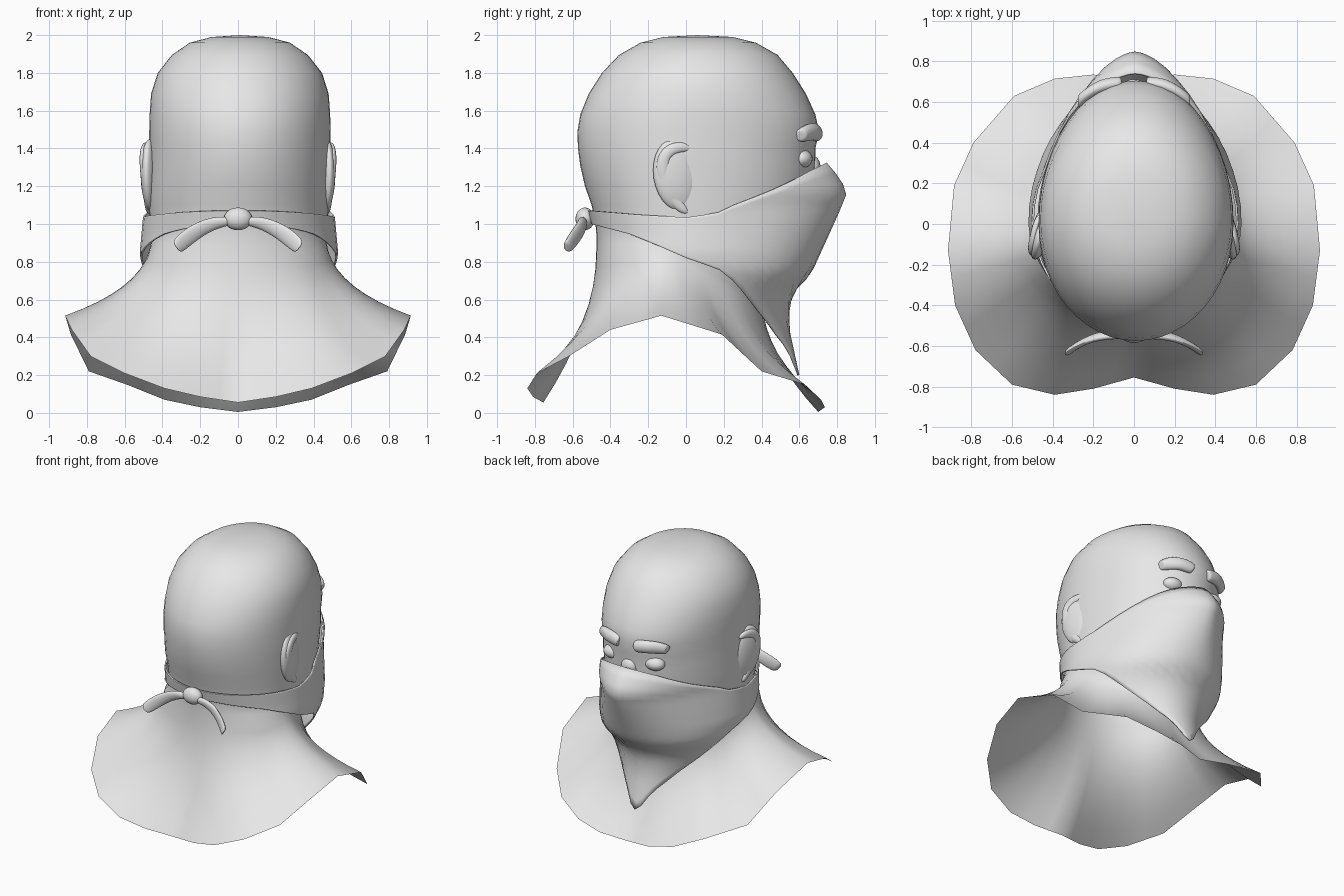
import bpy, bmesh, math
from mathutils import Vector

if "Cube" in bpy.data.objects:
    bpy.data.objects.remove(bpy.data.objects["Cube"])

GREY = bpy.data.materials.new("plain_grey")
GREY.diffuse_color = (0.8, 0.8, 0.8, 1)
GREY.use_nodes = True
GREY.node_tree.nodes["Principled BSDF"].inputs["Base Color"].default_value = GREY.diffuse_color
HALF = 24            # columns from back centre to front centre
N = HALF * 2


def interp(table, x):
    """Linear lookup in rows (key, value) sorted by key."""
    if x <= table[0][0]:
        return table[0][1]
    for a, b in zip(table, table[1:]):
        if x <= b[0]:
            f = (x - a[0]) / (b[0] - a[0])
            return a[1] + (b[1] - a[1]) * f
    return table[-1][1]


def finish(name, bm, subsurf=0, thick=0, angle=50):
    bmesh.ops.recalc_face_normals(bm, faces=bm.faces)
    me = bpy.data.meshes.new(name)
    bm.to_mesh(me)
    bm.free()
    me.materials.append(GREY)
    ob = bpy.data.objects.new(name, me)
    bpy.context.collection.objects.link(ob)
    if thick:
        m = ob.modifiers.new("thickness", 'SOLIDIFY')
        m.thickness, m.offset = thick, -1
    if subsurf:
        m = ob.modifiers.new("smooth", 'SUBSURF')
        m.levels = m.render_levels = subsurf
    bpy.ops.object.select_all(action='DESELECT')
    ob.select_set(True)
    bpy.context.view_layer.objects.active = ob
    bpy.ops.object.shade_smooth_by_angle(angle=math.radians(angle))
    return ob


def loft(bm, rings):
    rows = [[bm.verts.new(p) for p in r] for r in rings]
    for a, b in zip(rows, rows[1:]):
        n = len(a)
        for i in range(n):
            j = (i + 1) % n
            bm.faces.new((a[i], a[j], b[j], b[i]))
    return rows


def fan(bm, row, centre):
    c = bm.verts.new(centre)
    for i in range(len(row)):
        bm.faces.new((row[i], row[(i + 1) % len(row)], c))


def columns():
    """Yield (sign, half index, sin, cos) once around, starting at the back."""
    for j in range(N):
        i = j if j <= HALF else N - j
        t = math.radians(-90 + 180 * i / HALF)
        yield (1 if j <= HALF else -1), i, math.sin(t), max(0.0, math.cos(t))


def ellipsoid(name, loc, radii, rot=(0, 0, 0)):
    bpy.ops.mesh.primitive_uv_sphere_add(segments=24, ring_count=14, location=loc, rotation=rot)
    ob = bpy.context.object
    ob.name = name
    ob.scale = radii
    ob.data.materials.append(GREY)
    bpy.ops.object.shade_smooth()
    return ob


def tube(name, pts, wide, depth, axis):
    """Flattened tube: depth along axis, wide across it."""
    bm = bmesh.new()
    pts = [Vector(p) for p in pts]
    d = Vector(axis).normalized()
    rings = []
    for k, p in enumerate(pts):
        tan = pts[min(k + 1, len(pts) - 1)] - pts[max(k - 1, 0)]
        side = tan.cross(d).normalized()
        rings.append([p + side * wide[k] * math.cos(a) + d * depth * math.sin(a)
                      for a in [math.tau * q / 8 for q in range(8)]])
    rows = loft(bm, rings)
    fan(bm, rows[0], pts[0])
    fan(bm, rows[-1], pts[-1])
    return finish(name, bm, subsurf=2, angle=80)


# Head, neck and shoulder drape: side z, front z, half width, back y, front y, widest y
RINGS = [
    (1.99, 1.99, .15, -.12, .25, .05), (1.96, 1.96, .265, -.24, .37, .05),
    (1.895, 1.895, .36, -.355, .485, .04), (1.80, 1.80, .435, -.445, .565, .03),
    (1.69, 1.69, .47, -.515, .635, .02), (1.58, 1.58, .478, -.56, .685, .01),
    (1.49, 1.49, .48, -.575, .705, 0), (1.40, 1.40, .48, -.572, .685, 0),
    (1.31, 1.31, .48, -.56, .685, 0), (1.20, 1.18, .48, -.535, .67, 0),
    (1.10, 1.02, .478, -.50, .64, 0), (1.01, .86, .47, -.48, .60, 0),
    (.95, .74, .465, -.475, .555, -.02), (.90, .66, .465, -.474, .48, -.06),
    (.86, .60, .473, -.475, .40, -.10)]
HEM = [(0, -.755, .055), (.2, -.81, .085), (.39, -.84, .13), (.6, -.79, .21),
       (.78, -.62, .30), (.88, -.40, .44), (.915, -.13, .515), (.885, .19, .415),
       (.79, .40, .22), (.59, .63, .15), (.39, .715, .07), (.2, .735, .03), (0, .70, .005)]

rings = []
for zs, zf, w, yb, yf, yc in RINGS:
    shift = .01 if zs > 1.3 else .004
    rings.append([Vector((sg * w * c + shift, yc + ((yf - yc) * s if s > 0 else (yc - yb) * s),
                          zs + (zf - zs) * max(0, s))) for sg, i, s, c in columns()])
neck = rings[-1]
for step in range(1, 9):
    v = step / 8
    ring = []
    for p, (sg, i, s, c) in zip(neck, columns()):
        a, b = Vector(HEM[i // 2]), Vector(HEM[min(i // 2 + 1, 12)])
        h = a.lerp(b, (i % 2) / 2)
        h.x *= sg
        f, r = max(s, 0), max(-s, 0)
        ctrl = p.lerp(h, .13 - .06 * f - .13 * r)
        ctrl.z = h.z + (p.z - h.z) * (.40 + .10 * f + .13 * r)
        ring.append(p * (1 - v) ** 2 + ctrl * 2 * v * (1 - v) + h * v * v)
    rings.append(ring)
bm = bmesh.new()
rows = loft(bm, rings)
fan(bm, rows[0], (.01, .06, 2.0))
finish("head_and_shoulders", bm)

# Face scarf: edges by sine of the angle, plan size by height
TOP = [(-1, 1.07), (-.5, 1.05), (0, 1.035), (.25, 1.06), (.45, 1.12), (.65, 1.195),
       (.85, 1.275), (1, 1.325)]
BOTTOM = [(-1, 1.0), (-.6, .945), (-.3, .885), (0, .82), (.25, .76), (.5, .65),
          (.65, .57), (.8, .47), (.92, .37), (.975, .29), (1, .2)]
FRONT = [(.2, .60), (.44, .548), (.57, .548), (.65, .58), (.73, .66), (1.06, .81),
         (1.165, .852), (1.235, .82), (1.325, .745)]
WIDTH = [(.2, .30), (.45, .38), (.62, .47), (.76, .515), (.85, .525), (1.1, .502)]
POWER = [(.6, 1.0), (.75, .97), (.95, 1.12), (1.1, 1.25)]
rings = []
for k in range(21):
    ring = []
    for sg, i, s, c in columns():
        z = interp(TOP, s) + (interp(BOTTOM, s) - interp(TOP, s)) * k / 20
        w, e = interp(WIDTH, z), interp(POWER, z)
        if s > 0:
            e = 1 + (e - 1) * min(1, s * 2.5)
            x, y = w * c ** e, interp(FRONT, z) * s ** e
        else:
            x, y = (w + .02 * s) * c, s * interp([(.95, .49), (1.07, .52)], z)
        ring.append((sg * x + .005, y, z))
    rings.append(ring)
bm = bmesh.new()
loft(bm, rings)
finish("face_scarf", bm, thick=.01)

# Scarf knot at the back
ellipsoid("scarf_knot", (0, -.535, 1.027), (.075, .05, .06))

# Bridge of the nose, mostly under the scarf
ellipsoid("nose_bridge", (0, .672, 1.30), (.06, .04, .06))

# Paired parts
for side, label in ((-1, "left"), (1, "right")):
    def flip(pts):
        return [(side * x, y, z) for x, y, z in pts]
    tube(label + "_scarf_tail",
         flip([(.04, -.545, 1.015), (.11, -.545, 1.01), (.19, -.555, .98), (.26, -.585, .935),
               (.31, -.617, .892), (.325, -.63, .876)]),
         (.025, .036, .045, .05, .048, .035), .022, (0, 1, .35))
    tube(label + "_eyebrow",
         flip([(.065, .69, 1.475), (.085, .69, 1.48), (.16, .68, 1.49), (.22, .645, 1.485),
               (.26, .612, 1.47), (.27, .604, 1.467)]),
         (.04, .05, .05, .05, .042, .03), .038, (0, 1, 0))
    ellipsoid(label + "_eye", (side * .17, .61, 1.345), (.075, .06, .05))
    ellipsoid(label + "_ear", (side * .464, -.05, 1.26), (.046, .125, .19), (.15, 0, side * .2))
    tube(label + "_ear_rim",
         flip([(.465, .04, 1.395), (.485, -.01, 1.41), (.50, -.08, 1.40), (.507, -.125, 1.35),
               (.50, -.125, 1.25), (.485, -.085, 1.15), (.475, -.02, 1.08), (.465, .01, 1.06)]),
         (.015, .03, .036, .038, .038, .036, .03, .015), .018, (1, 0, 0))
